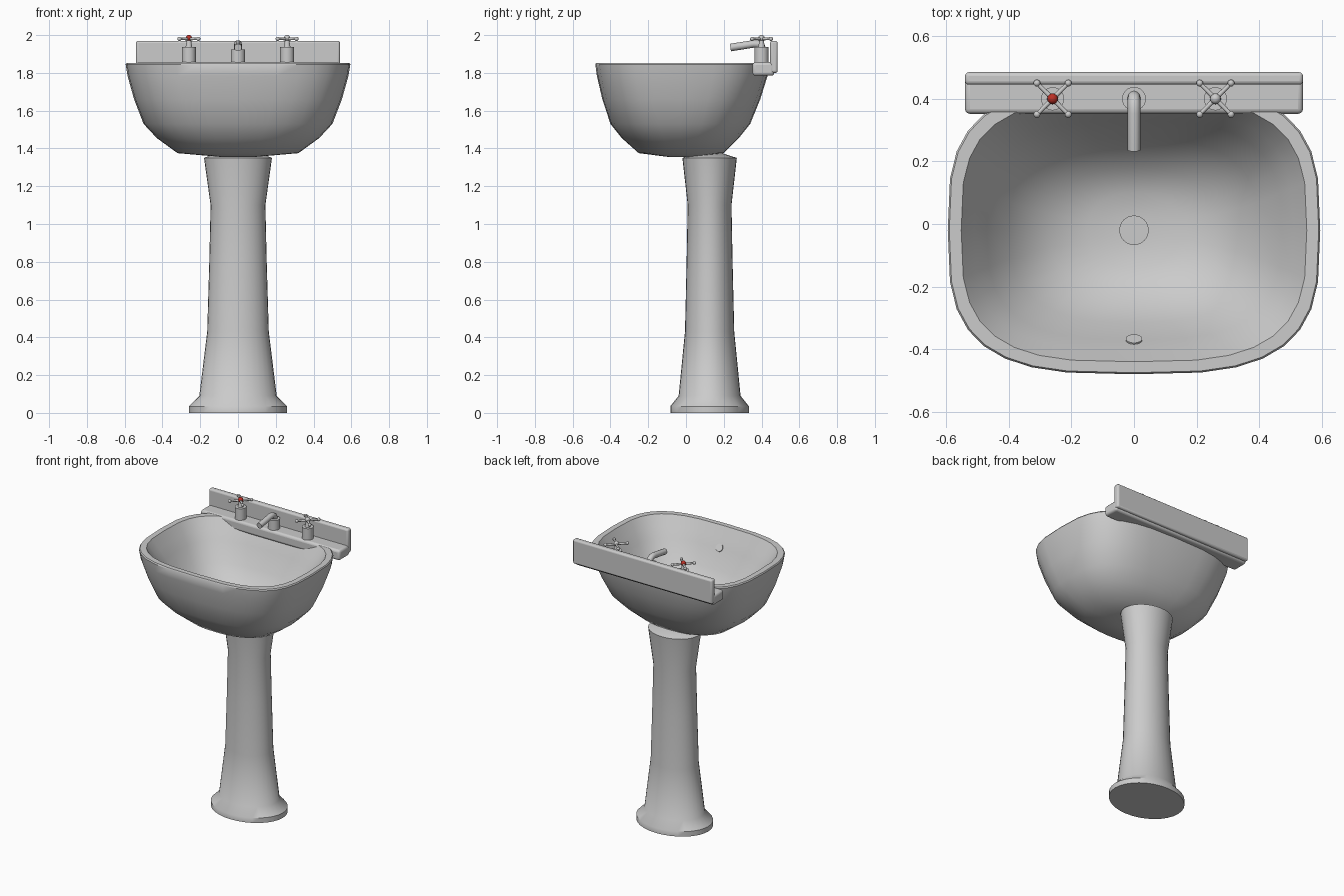
import bpy, bmesh
from math import sin, cos, pi, radians, copysign
from mathutils import Vector

if "Cube" in bpy.data.objects:
    bpy.data.objects.remove(bpy.data.objects["Cube"])


def smooth(ob, angle=35):
    bpy.ops.object.select_all(action='DESELECT')
    ob.select_set(True)
    bpy.context.view_layer.objects.active = ob
    bpy.ops.object.shade_smooth_by_angle(angle=radians(angle))
    return ob


def loft(name, rings, angle=35, seg=32):
    """Skin superellipse rings (half x, half y, centre y, z, exponent), capped at both ends."""
    bm = bmesh.new()
    loops = []
    for a, b, cy, z, n in rings:
        loop = []
        for i in range(seg):
            t = 2 * pi * i / seg
            c, s = cos(t), sin(t)
            loop.append(bm.verts.new((a * copysign(abs(c) ** (2 / n), c),
                                      cy + b * copysign(abs(s) ** (2 / n), s), z)))
        loops.append(loop)
    for l0, l1 in zip(loops, loops[1:]):
        for i in range(seg):
            j = (i + 1) % seg
            bm.faces.new((l0[i], l0[j], l1[j], l1[i]))
    bm.faces.new(loops[0][::-1])
    bm.faces.new(loops[-1])
    bmesh.ops.recalc_face_normals(bm, faces=bm.faces)
    me = bpy.data.meshes.new(name)
    bm.to_mesh(me)
    bm.free()
    ob = bpy.data.objects.new(name, me)
    bpy.context.collection.objects.link(ob)
    return smooth(ob, angle)


def rod(name, p0, p1, r0, r1=None, seg=20):
    p0, p1 = Vector(p0), Vector(p1)
    d = p1 - p0
    bpy.ops.mesh.primitive_cone_add(vertices=seg, radius1=r0, radius2=r0 if r1 is None else r1,
                                    depth=d.length, location=(p0 + p1) / 2,
                                    rotation=d.to_track_quat('Z', 'Y').to_euler())
    ob = bpy.context.object
    ob.name = name
    return smooth(ob)


def ball(name, loc, r):
    bpy.ops.mesh.primitive_uv_sphere_add(segments=16, ring_count=10, radius=r, location=loc)
    ob = bpy.context.object
    ob.name = name
    return smooth(ob, 60)


def box(name, lo, hi, bevel):
    lo, hi = Vector(lo), Vector(hi)
    bpy.ops.mesh.primitive_cube_add(size=1, location=(lo + hi) / 2)
    ob = bpy.context.object
    ob.name = name
    ob.scale = hi - lo
    bpy.ops.object.transform_apply(location=False, rotation=False, scale=True)
    m = ob.modifiers.new("bevel", 'BEVEL')
    m.width, m.segments = bevel, 3
    return smooth(ob)


# Pedestal: oval column with flared foot and slightly domed top
column = [(.26, 0), (.26, .035), (.205, .09), (.163, .43), (.152, .8), (.145, 1.1), (.18, 1.35)]
loft("pedestal", [(r, r * .8, .125, z, 2) for r, z in column] + [(.12, .08, .12, 1.372, 2)], 40)

# Basin: outer shell up to the rim, then down the inside to the drain
loft("basin", [
    (.10, .08, -.02, 1.356, 2.2), (.32, .225, -.025, 1.375, 2.4),
    (.43, .31, -.03, 1.455, 2.6), (.50, .37, -.03, 1.53, 2.8), (.55, .418, -.025, 1.66, 3),
    (.585, .452, -.02, 1.785, 3.2), (.595, .46, -.02, 1.845, 3.2), (.59, .455, -.02, 1.853, 3.2),
    (.552, .42, -.02, 1.853, 3.2), (.51, .383, -.02, 1.785, 3.1), (.47, .35, -.02, 1.725, 3),
    (.40, .295, -.02, 1.60, 2.7), (.27, .2, -.02, 1.485, 2.4), (.15, .12, -.02, 1.45, 2.2),
    (.047, .047, -.02, 1.44, 2)], 40)
rod("drain", (0, -.02, 1.435), (0, -.02, 1.446), .047, seg=32)
rod("overflow_cover", (0, -.374, 1.727), (0, -.366, 1.732), .026, seg=24)

# Tap ledge and splashback
box("tap_ledge", (-.54, .352, 1.785), (.54, .467, 1.857), .016)
box("splashback", (-.54, .445, 1.80), (.54, .485, 1.97), .012)

# Two taps with cross handles
red = bpy.data.materials.new("red")
red.diffuse_color = (.5, .03, .02, 1)
red.use_nodes = True
red.node_tree.nodes["Principled BSDF"].inputs["Base Color"].default_value = red.diffuse_color
for side, x in (("hot", -.26), ("cold", .26)):
    rod(side + "_tap_base", (x, .40, 1.85), (x, .40, 1.937), .037, seg=24)
    rod(side + "_tap_stem", (x, .40, 1.935), (x, .40, 1.98), .018, .010)
    for sx in (-1, 1):
        for sy in (-1, 1):
            end = (x + sx * .05, .40 + sy * .05, 1.98)
            rod(side + "_handle_arm", (x, .40, 1.98), end, .008, .006, 12)
            ball(side + "_handle_tip", end, .011)
    cap = ball(side + "_handle_cap", (x, .40, 1.984), .017)
    if side == "hot":
        cap.data.materials.append(red)

# Spout: base plus bent pipe
rod("spout_base", (0, .40, 1.85), (0, .40, 1.925), .038, seg=24)
cu = bpy.data.curves.new("spout", 'CURVE')
cu.dimensions = '3D'
cu.bevel_depth, cu.bevel_resolution, cu.use_fill_caps = .02, 4, True
path = [(.405, 1.91), (.405, 1.925), (.398, 1.943), (.38, 1.953), (.355, 1.953), (.235, 1.934)]
sp = cu.splines.new('POLY')
sp.points.add(len(path) - 1)
for p, (y, z) in zip(sp.points, path):
    p.co = (0, y, z, 1)
spout = bpy.data.objects.new("spout", cu)
bpy.context.collection.objects.link(spout)
